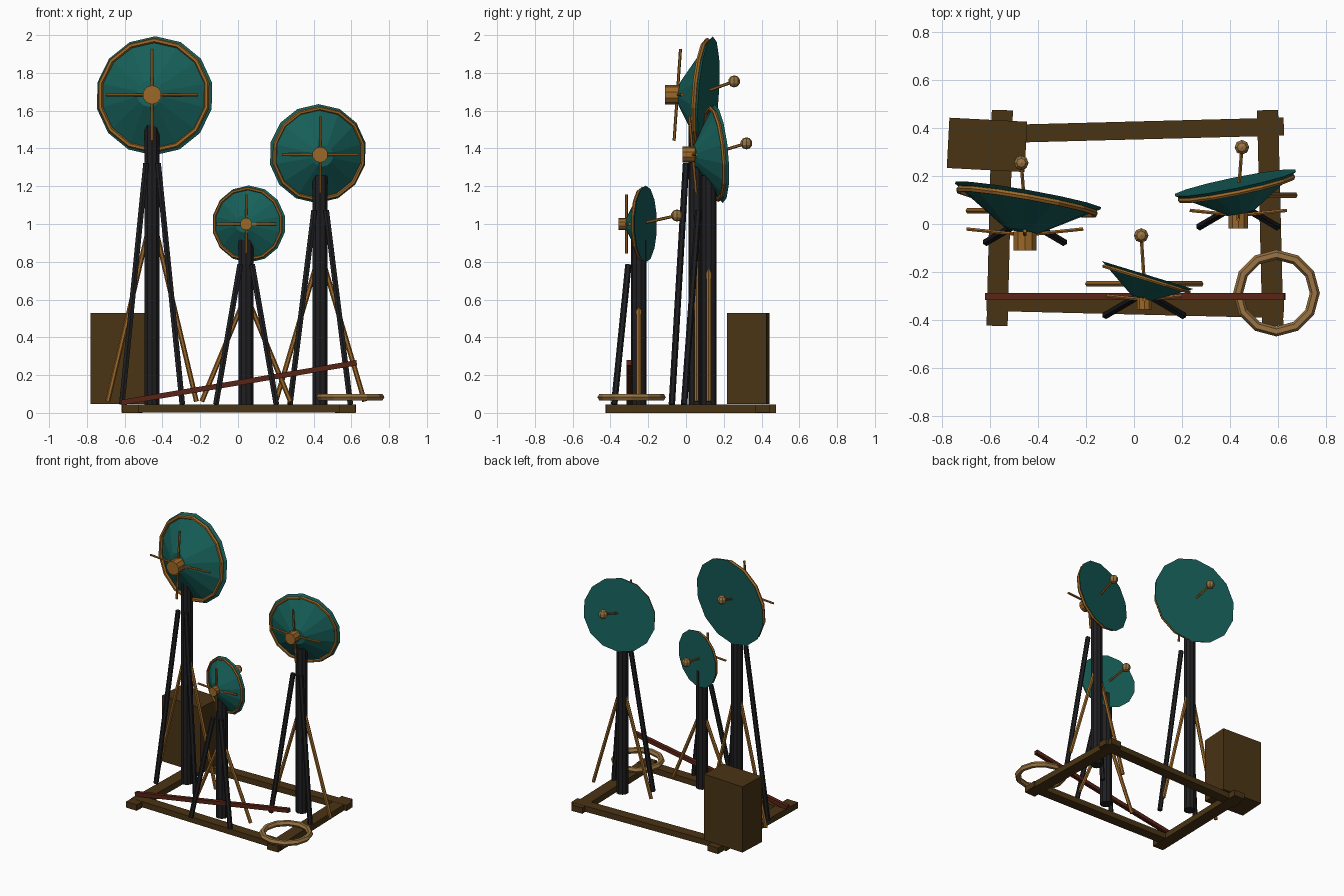
import bpy, bmesh, math
from mathutils import Matrix, Vector

if "Cube" in bpy.data.objects:
    bpy.data.objects.remove(bpy.data.objects["Cube"])


def mat(name, rgb):
    m = bpy.data.materials.new(name)
    m.diffuse_color = (*rgb, 1)
    m.use_nodes = True
    m.node_tree.nodes["Principled BSDF"].inputs["Base Color"].default_value = m.diffuse_color
    return m


TEAL = mat("teal", (0.008, 0.115, 0.10))
BLACK = mat("black", (0.014, 0.014, 0.016))
ORANGE = mat("bronze", (0.33, 0.135, 0.02))
TAN = mat("tan", (0.32, 0.175, 0.055))
BROWN = mat("dark_brown", (0.068, 0.034, 0.007))
RED = mat("rust_red", (0.10, 0.018, 0.008))


def finish(name, bm, m, mx):
    bm.transform(mx)
    me = bpy.data.meshes.new(name)
    bm.to_mesh(me)
    bm.free()
    me.materials.append(m)
    ob = bpy.data.objects.new(name, me)
    bpy.context.collection.objects.link(ob)
    return ob


def cone(name, m, mx, r1, r2, depth, n):
    bm = bmesh.new()
    bmesh.ops.create_cone(bm, cap_ends=True, segments=n, radius1=r1, radius2=r2, depth=depth)
    return finish(name, bm, m, mx)


def rod(name, m, a, b, r, n=8):
    a, b = Vector(a), Vector(b)
    d = b - a
    mx = Matrix.Translation((a + b) / 2) @ d.to_track_quat('Z', 'Y').to_matrix().to_4x4()
    return cone(name, m, mx, r, r, d.length, n)


def box(name, m, c, s, rot=(0, 0, 0)):
    bm = bmesh.new()
    bmesh.ops.create_cube(bm, size=1)
    mx = Matrix.Translation(c)
    for ang, ax in zip(rot, 'XYZ'):
        mx = mx @ Matrix.Rotation(math.radians(ang), 4, ax)
    return finish(name, bm, m, mx @ Matrix.Diagonal((*s, 1)))


def torus(name, m, mx, R, r, n, k=6):
    # small circle in the xz plane, spun around z
    bm = bmesh.new()
    loops = []
    for i in range(n):
        a = 2 * math.pi * i / n + math.pi / 2
        ring = []
        for j in range(k):
            t = 2 * math.pi * j / k
            q = R + r * math.cos(t)
            ring.append(bm.verts.new((q * math.cos(a), q * math.sin(a), r * math.sin(t))))
        loops.append(ring)
    for i in range(n):
        p, q = loops[i], loops[(i + 1) % n]
        for j in range(k):
            bm.faces.new((p[j], q[j], q[(j + 1) % k], p[(j + 1) % k]))
    return finish(name, bm, m, mx)


def antenna(tag, x, y, z, R, yaw, pitch, feed):
    # mast and its four braces
    rod(tag + "_mast", BLACK, (x, y, 0.045), (x, y, z - 0.42 * R), 0.042, 10)
    for s, side in ((-1, "left"), (1, "right")):
        rod(f"{tag}_front_leg_{side}", BLACK, (x + s * 0.16, y - 0.13, 0.045),
            (x + s * 0.032, y - 0.055, 0.785 * z), 0.017, 6)
        rod(f"{tag}_side_brace_{side}", ORANGE, (x + s * 0.235, y, 0.06),
            (x + s * 0.01, y, 0.6 * z), 0.013, 6)
    # reflector and rim ring
    mx = (Matrix.Translation((x, y - 0.01, z)) @ Matrix.Rotation(math.radians(-yaw), 4, 'Z')
          @ Matrix.Rotation(math.radians(pitch - 90), 4, 'X'))
    cone(tag + "_dish", TEAL, mx, 0.22 * R, R, 0.48 * R, 14)
    torus(tag + "_rim_ring", ORANGE, mx @ Matrix.Translation((0, 0, 0.155 * R)),
          0.925 * R, 0.043 * R, 14)
    # hub and spokes in front
    hy = y - 0.4 * R
    rod(tag + "_hub", ORANGE, (x, hy - 0.125 * R, z), (x, hy + 0.125 * R, z), 0.16 * R, 10)
    tilt = -math.tan(math.radians(pitch))
    for i, (dx, dz) in enumerate(((1, 0), (0, 1), (-1, 0), (0, -1))):
        L = 0.77 * R
        tip = hy + 0.08 * R + 0.08 * R * abs(dx) + tilt * L * dz
        rod(f"{tag}_spoke_{i + 1}", ORANGE, (x, hy + 0.08 * R, z),
            (x + dx * L, tip, z + dz * L), 0.008, 6)
    # feed arm and ball behind
    rod(tag + "_feed_arm", ORANGE, (x, y, z), feed, 0.008, 6)
    bm = bmesh.new()
    bmesh.ops.create_uvsphere(bm, u_segments=8, v_segments=5, radius=0.032)
    finish(tag + "_feed_ball", bm, TAN, Matrix.Translation(feed))


antenna("tall", -0.455, 0.055, 1.684, 0.316, 10, -4, (-0.47, 0.255, 1.755))
antenna("middle", 0.435, 0.12, 1.367, 0.263, -11.5, 5, (0.45, 0.32, 1.427))
antenna("short", 0.043, -0.25, 1.0, 0.204, 17, 0, (0.03, -0.048, 1.045))

# base frame
box("base_left_beam", BROWN, (-0.56, 0.025, 0.022), (0.088, 0.9, 0.044), (0, 0, -1.4))
box("base_right_beam", BROWN, (0.568, 0.025, 0.022), (0.088, 0.9, 0.044), (0, 0, 1.4))
box("base_back_beam", BROWN, (0.005, 0.39, 0.024), (1.24, 0.075, 0.042), (0, 0, 1.5))
box("base_front_beam", BROWN, (0.005, -0.34, 0.024), (1.24, 0.075, 0.042), (0, 0, -1.4))

# cabinet, loose pole and cable coil
box("equipment_cabinet", BROWN, (-0.613, 0.33, 0.288), (0.325, 0.21, 0.484), (0, 0, -3))
box("fallen_pole", RED, (0.005, -0.302, 0.16), (1.265, 0.028, 0.028), (0, -9.6, 0))
torus("cable_coil", TAN, Matrix.Translation((0.594, -0.288, 0.083)), 0.16, 0.021, 12)
